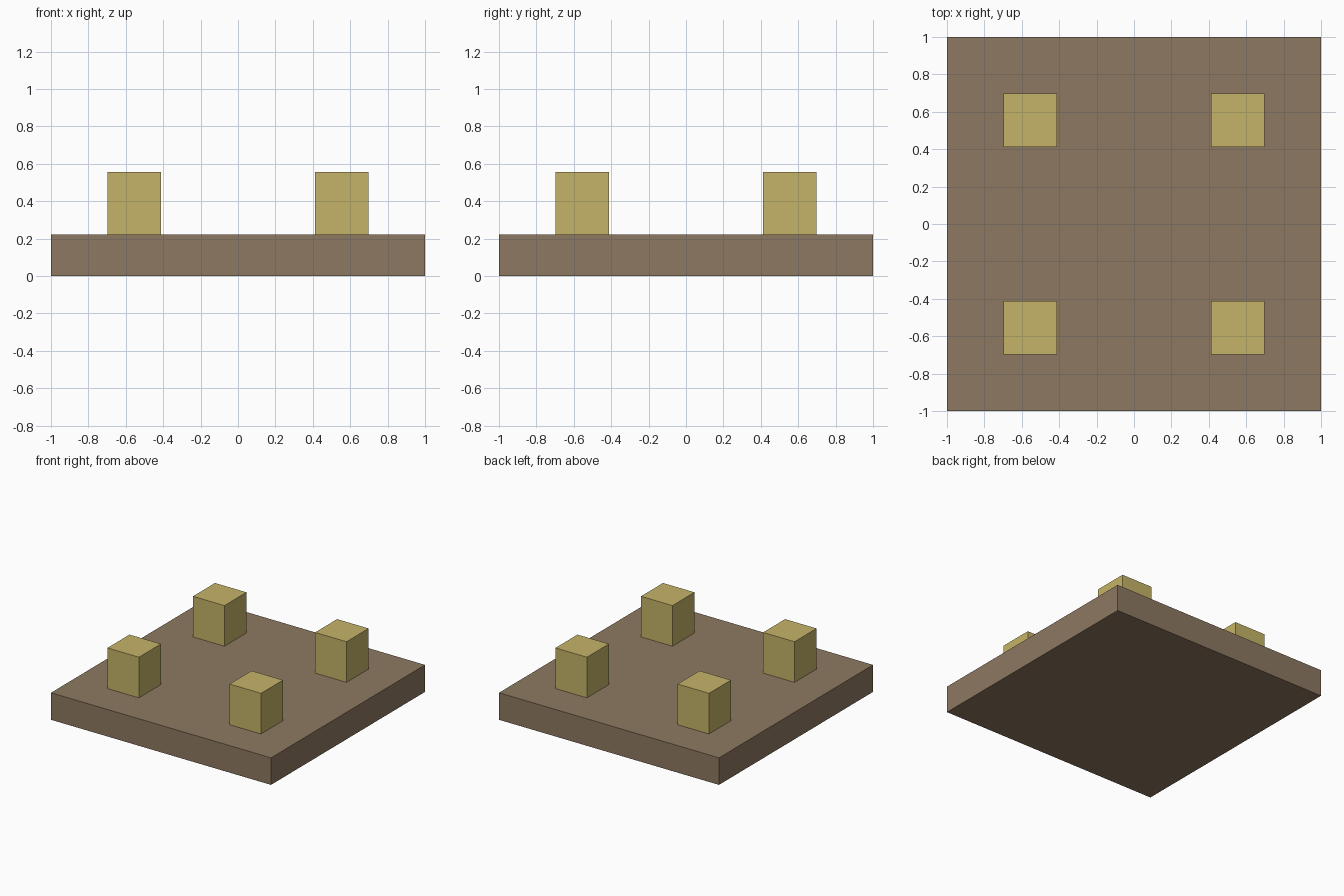
import bpy

if "Cube" in bpy.data.objects:
    bpy.data.objects.remove(bpy.data.objects["Cube"])


def material(name, color):
    mat = bpy.data.materials.new(name)
    mat.diffuse_color = (*color, 1.0)
    mat.use_nodes = True
    mat.node_tree.nodes["Principled BSDF"].inputs["Base Color"].default_value = mat.diffuse_color
    return mat


def box(name, center, size, mat):
    bpy.ops.mesh.primitive_cube_add(size=1, location=center)
    obj = bpy.context.object
    obj.name = name
    obj.scale = size
    bpy.ops.object.transform_apply(location=False, rotation=False, scale=True)
    obj.data.materials.append(mat)
    return obj


brown = material("brown", (0.27, 0.19, 0.12))
yellow = material("yellow", (0.56, 0.45, 0.14))

BASE_TOP = 0.222
PEG_TOP = 0.556
PEG_WIDTH = 0.286
PEG_OFFSET = 0.555

# Square base slab
box("base_slab", (0, 0, BASE_TOP / 2), (2, 2, BASE_TOP), brown)

# Four square pegs standing on the slab
for side_y, row in ((-1, "front"), (1, "back")):
    for side_x, column in ((-1, "left"), (1, "right")):
        box(f"{row}_{column}_peg",
            (side_x * PEG_OFFSET, side_y * PEG_OFFSET, (BASE_TOP + PEG_TOP) / 2),
            (PEG_WIDTH, PEG_WIDTH, PEG_TOP - BASE_TOP), yellow)
